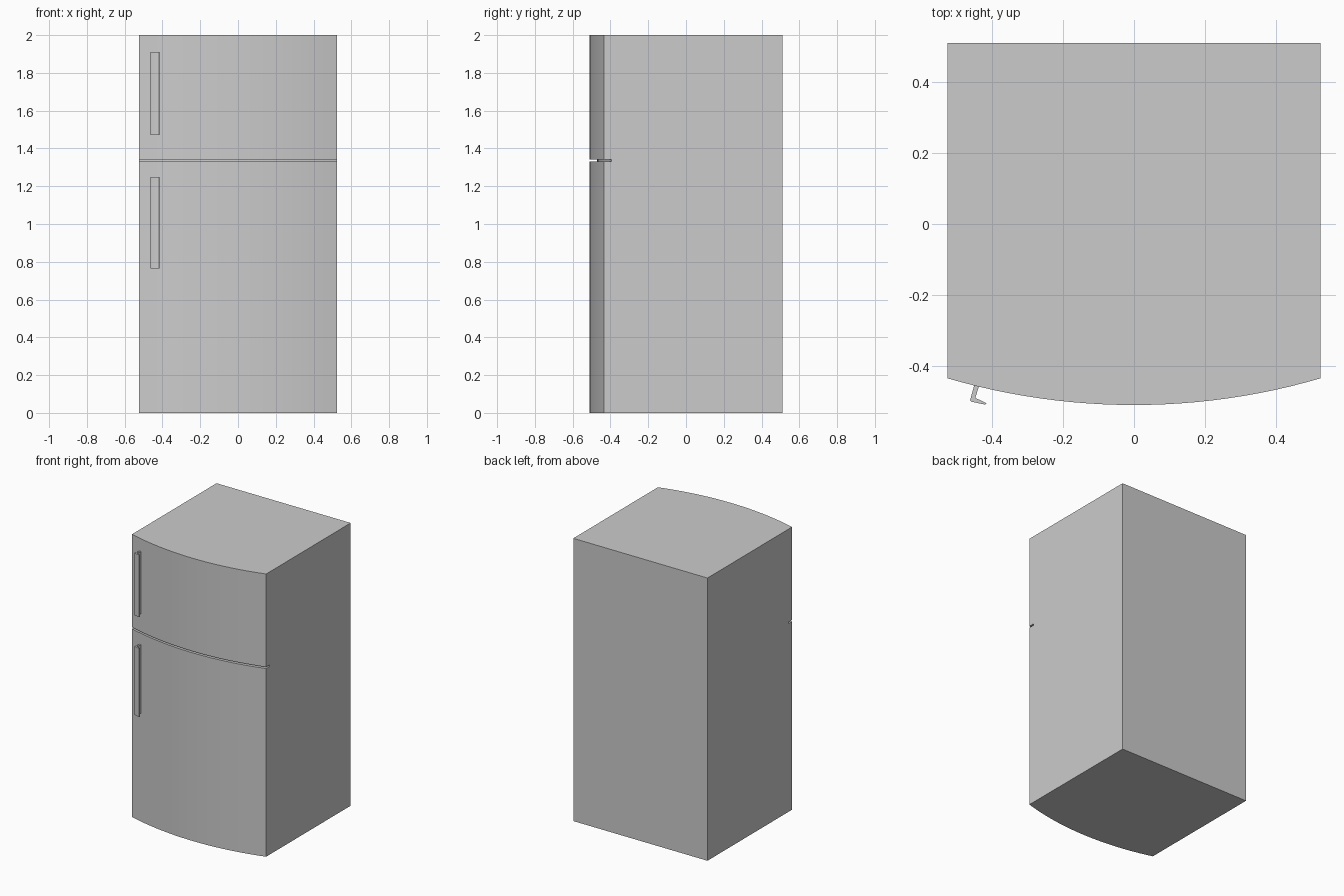
import bpy, bmesh, math

if "Cube" in bpy.data.objects:
    bpy.data.objects.remove(bpy.data.objects["Cube"])

HALF_W = 0.525
BACK_Y = 0.51
RADIUS = 1.875      # bow of the front
BOW_Y = 1.365       # y of the bow's centre
DOOR = 0.04         # door thickness
SEGS = 24


def bow(shift=0.0):
    """Points along the curved front, left to right."""
    pts = []
    for i in range(SEGS + 1):
        x = -HALF_W + 2 * HALF_W * i / SEGS
        pts.append((x, BOW_Y - math.sqrt(RADIUS ** 2 - x * x) + shift))
    return pts


def prism(name, outline, z0, z1):
    """Extrude a plan outline between two heights."""
    bm = bmesh.new()
    low = [bm.verts.new((x, y, z0)) for x, y in outline]
    high = [bm.verts.new((x, y, z1)) for x, y in outline]
    bm.faces.new(low)
    bm.faces.new(high)
    n = len(outline)
    for i in range(n):
        j = (i + 1) % n
        bm.faces.new((low[i], low[j], high[j], high[i]))
    bmesh.ops.recalc_face_normals(bm, faces=bm.faces)
    mesh = bpy.data.meshes.new(name)
    bm.to_mesh(mesh)
    bm.free()
    obj = bpy.data.objects.new(name, mesh)
    bpy.context.collection.objects.link(obj)
    bpy.ops.object.select_all(action='DESELECT')
    obj.select_set(True)
    bpy.context.view_layer.objects.active = obj
    bpy.ops.object.shade_smooth_by_angle(angle=math.radians(30))
    return obj


# Cabinet with a bowed front
prism("cabinet", bow(DOOR) + [(HALF_W, BACK_Y), (-HALF_W, BACK_Y)], 0, 2)

# Freezer door above, fridge door below, narrow gap between
door_plan = bow() + bow(DOOR)[::-1]
prism("fridge_door", door_plan, 0, 1.331)
prism("freezer_door", door_plan, 1.342, 2)

# Hooked full-length handles
hook = [(-0.449, -0.45), (-0.462, -0.497), (-0.457, -0.501), (-0.419, -0.509),
        (-0.415, -0.505), (-0.447, -0.490), (-0.435, -0.45)]
prism("fridge_handle", hook, 0.765, 1.25)
prism("freezer_handle", hook, 1.47, 1.91)
